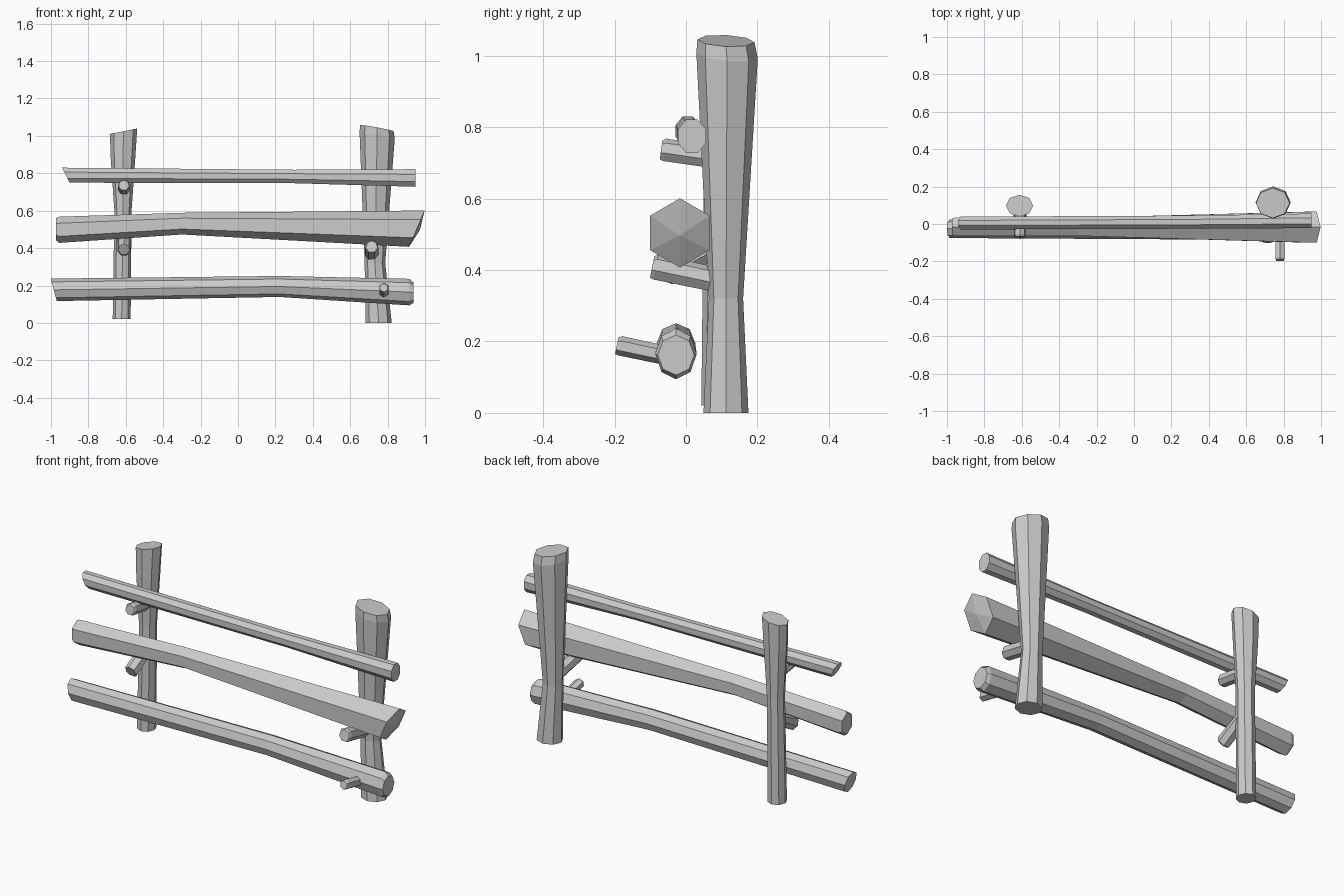
import bpy, bmesh, math

if "Cube" in bpy.data.objects:
    bpy.data.objects.remove(bpy.data.objects["Cube"])

# axis -> function placing (along, u, v) in world space
PLACE = {
    "x": lambda p, u, v: (p, u, v),   # section in y, z
    "y": lambda p, u, v: (u, p, v),   # section in x, z
    "z": lambda p, u, v: (u, v, p),   # section in x, y
}


def log(name, axis, rings, sides=8, turned=False, poke=0):
    """Loft rings (along, u, v, half_u, half_v, slant_u, slant_v) into a capped log.
    turned puts flats instead of corners at the extremes; poke raises the last cap."""
    bm = bmesh.new()
    phase = math.pi / sides if turned else 0
    loops = []
    for p, u, v, hu, hv, su, sv in rings:
        loop = []
        for i in range(sides):
            a = math.pi / 2 + phase + 2 * math.pi * i / sides
            du = hu * math.cos(a) / math.cos(phase)
            dv = hv * math.sin(a) / math.cos(phase)
            loop.append(bm.verts.new(PLACE[axis](p + su * du + sv * dv, u + du, v + dv)))
        loops.append(loop)
    for a, b in zip(loops, loops[1:]):
        for i in range(sides):
            j = (i + 1) % sides
            bm.faces.new((a[i], a[j], b[j], b[i]))
    bm.faces.new(loops[0])
    end = bm.faces.new(loops[-1])
    bmesh.ops.recalc_face_normals(bm, faces=bm.faces)
    if poke:
        bmesh.ops.poke(bm, faces=[end], offset=poke)
    me = bpy.data.meshes.new(name)
    bm.to_mesh(me)
    bm.free()
    ob = bpy.data.objects.new(name, me)
    bpy.context.collection.objects.link(ob)
    return ob


# posts, flared at the top with slanted cuts
log("left_post", "z", [
    (0.02, -0.622, 0.093, 0.048, 0.05, 0, 0),
    (0.60, -0.615, 0.095, 0.046, 0.046, 0, 0),
    (0.87, -0.615, 0.097, 0.065, 0.055, 0, 0),
    (1.025, -0.612, 0.098, 0.073, 0.058, 0.2, 0)])
log("right_post", "z", [
    (0.0, 0.752, 0.112, 0.07, 0.063, 0, 0),
    (0.32, 0.732, 0.112, 0.055, 0.048, 0, 0),
    (1.00, 0.744, 0.115, 0.094, 0.086, -0.16, -0.1),
    (1.042, 0.742, 0.112, 0.09, 0.08, -0.18, -0.05)])

# horizontal rails
log("top_rail", "x", [
    (-0.92, 0.005, 0.79, 0.034, 0.04, 0, -0.5),
    (0.30, 0.01, 0.783, 0.035, 0.036, 0, 0),
    (0.95, 0.017, 0.775, 0.039, 0.047, 0, 0)], turned=True)
log("middle_rail", "x", [
    (-0.972, -0.015, 0.50, 0.05, 0.06, 0, 0),
    (-0.955, -0.015, 0.498, 0.058, 0.07, 0, 0),
    (-0.30, -0.015, 0.531, 0.056, 0.058, 0, 0),
    (0.956, -0.017, 0.504, 0.096, 0.097, 0, 0.43)], sides=6, poke=0.018)
log("bottom_rail", "x", [
    (-0.985, -0.025, 0.177, 0.05, 0.06, 0, -0.27),
    (0.22, -0.028, 0.195, 0.054, 0.056, 0, 0),
    (0.915, -0.028, 0.165, 0.058, 0.071, 0, 0),
    (0.937, -0.028, 0.162, 0.051, 0.056, 0, 0)])


# short branch stubs pointing to the front
def stub(name, x, radius, y0, z0, y1, z1, sides=7):
    slope = (z0 - z1) / (y1 - y0)
    log(name, "y", [
        (y1, x, z1, radius, radius, 0, 0),
        (y0 + 0.01, x, z0, radius, radius, 0, slope),
        (y0, x, z0, radius * 0.85, radius * 0.85, 0, slope)], sides)


stub("upper_left_stub", -0.61, 0.033, -0.07, 0.735, 0.09, 0.713)
stub("lower_left_stub", -0.61, 0.036, -0.065, 0.393, 0.09, 0.47)
stub("middle_right_stub", 0.715, 0.037, -0.095, 0.407, 0.10, 0.368)
stub("lower_right_stub", 0.78, 0.027, -0.194, 0.188, -0.03, 0.155, 6)
